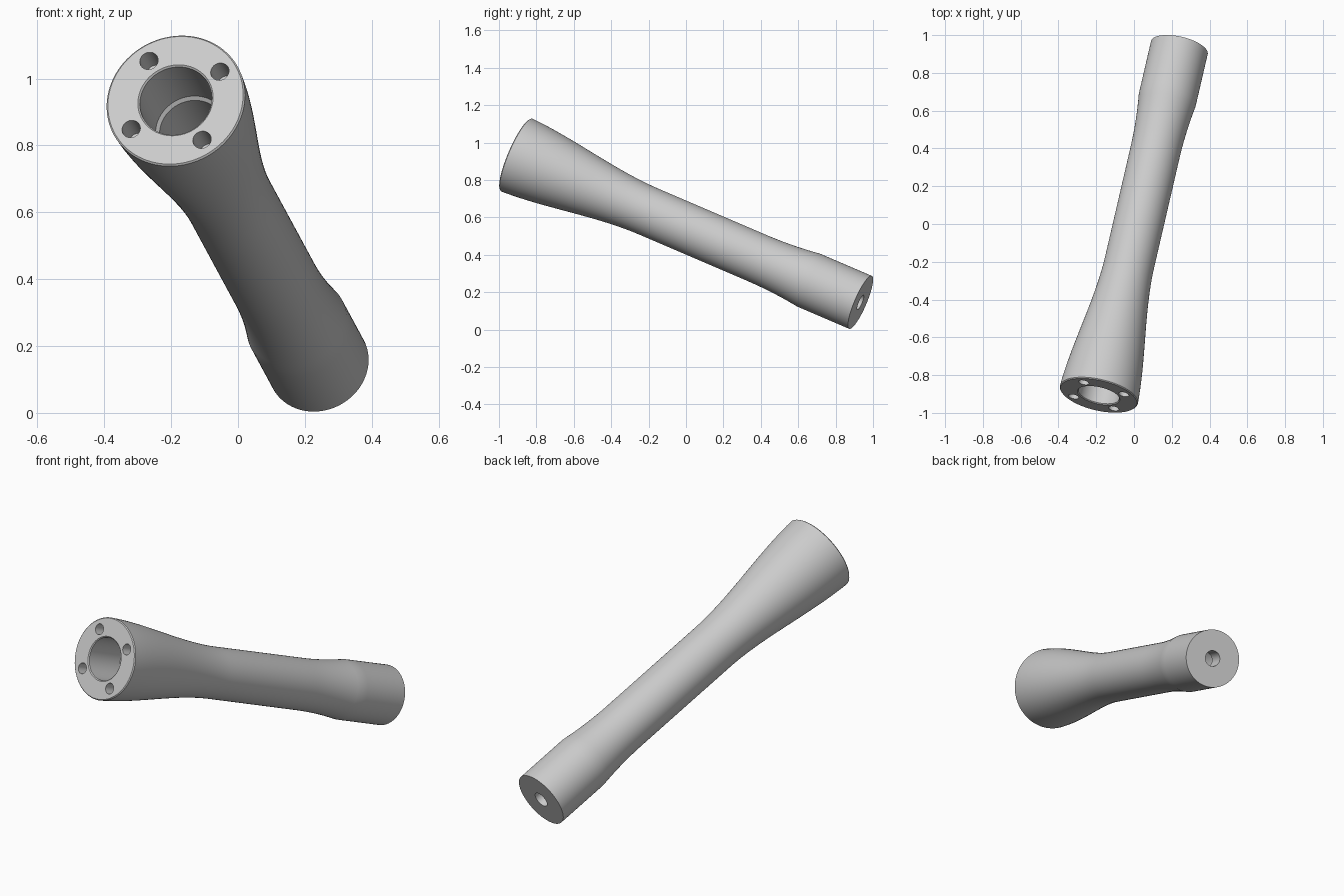
import bpy, bmesh, math
from mathutils import Matrix, Vector

if "Cube" in bpy.data.objects:
    bpy.data.objects.remove(bpy.data.objects["Cube"])

SEGMENTS = 96
FRONT = Vector((-0.187, -0.908, 0.935))
BACK = Vector((0.24, 0.933, 0.146))
AXIS = (BACK - FRONT).normalized()
LENGTH = (BACK - FRONT).length

# Tilted frame: local z runs from the wide end to the narrow end
side = Vector((-0.078, 0.067, 0.116))
side = (side - AXIS * side.dot(AXIS)).normalized()
frame = Matrix((side, AXIS.cross(side), AXIS)).transposed().to_4x4()
frame.translation = FRONT

grey = bpy.data.materials.new("satin_grey")
grey.use_nodes = True
grey.diffuse_color = (0.6, 0.6, 0.6, 1)
grey.node_tree.nodes["Principled BSDF"].inputs["Base Color"].default_value = (0.6, 0.6, 0.6, 1)


def outer_radius(s):
    """Flared grip, slim shaft, then a gentle swell to the straight end."""
    flare = min(1, (s + 0.06) / 0.85)
    swell = max(0, min(1, (s - 1.43) / 0.31))
    return 0.133 + 0.08 * (1 - flare * flare * (3 - 2 * flare)) + 0.021 * swell ** 2


def lathe(name, profile):
    """Spin a closed (radius, height) loop around the tilted axis."""
    bm = bmesh.new()
    rings = []
    for r, z in profile:
        angles = [2 * math.pi * i / SEGMENTS for i in range(SEGMENTS)]
        rings.append([bm.verts.new((r * math.cos(a), r * math.sin(a), z)) for a in angles])
    for a, b in zip(rings, rings[1:] + rings[:1]):
        for i in range(SEGMENTS):
            j = (i + 1) % SEGMENTS
            bm.faces.new((a[i], a[j], b[j], b[i]))
    bmesh.ops.recalc_face_normals(bm, faces=bm.faces)
    mesh = bpy.data.meshes.new(name)
    bm.to_mesh(mesh)
    bm.free()
    mesh.materials.append(grey)
    obj = bpy.data.objects.new(name, mesh)
    obj.matrix_world = frame
    bpy.context.collection.objects.link(obj)
    return obj


# Hollow shaft: outer skin, small end hole, long cavity, wide stepped bore
CHAMFER = 0.005
steps = 60
outer = [(outer_radius(s), s) for s in
         (CHAMFER + (LENGTH - CHAMFER) * i / steps for i in range(steps + 1))]
inner = [(0.042, LENGTH), (0.042, 1.95), (0.1, 1.95), (0.1, 0.24),
         (0.11, 0.23), (0.11, CHAMFER), (0.11 + CHAMFER, 0)]
shaft = lathe("hollow_shaft", [(outer_radius(0) - CHAMFER, 0)] + outer + inner)

# Four blind screw holes in the wide end
bm = bmesh.new()
DEPTH = 0.1
for i in range(4):
    a = i * math.pi / 2
    place = Matrix.Translation((0.158 * math.cos(a), 0.158 * math.sin(a), 0))
    bmesh.ops.create_cone(bm, cap_ends=True, segments=32, radius1=0.028,
                          radius2=0.028, depth=2 * DEPTH, matrix=place)
mesh = bpy.data.meshes.new("screw_hole_cutter")
bm.to_mesh(mesh)
bm.free()
mesh.materials.append(grey)
cutter = bpy.data.objects.new("screw_hole_cutter", mesh)
cutter.matrix_world = frame
cutter.hide_render = True
bpy.context.collection.objects.link(cutter)

cut = shaft.modifiers.new("screw_holes", "BOOLEAN")
cut.operation = "DIFFERENCE"
cut.solver = "EXACT"
cut.object = cutter
bpy.ops.object.select_all(action="DESELECT")
shaft.select_set(True)
bpy.context.view_layer.objects.active = shaft
bpy.ops.object.modifier_apply(modifier=cut.name)
bpy.data.objects.remove(cutter)
bpy.ops.object.shade_smooth_by_angle(angle=math.radians(30))
